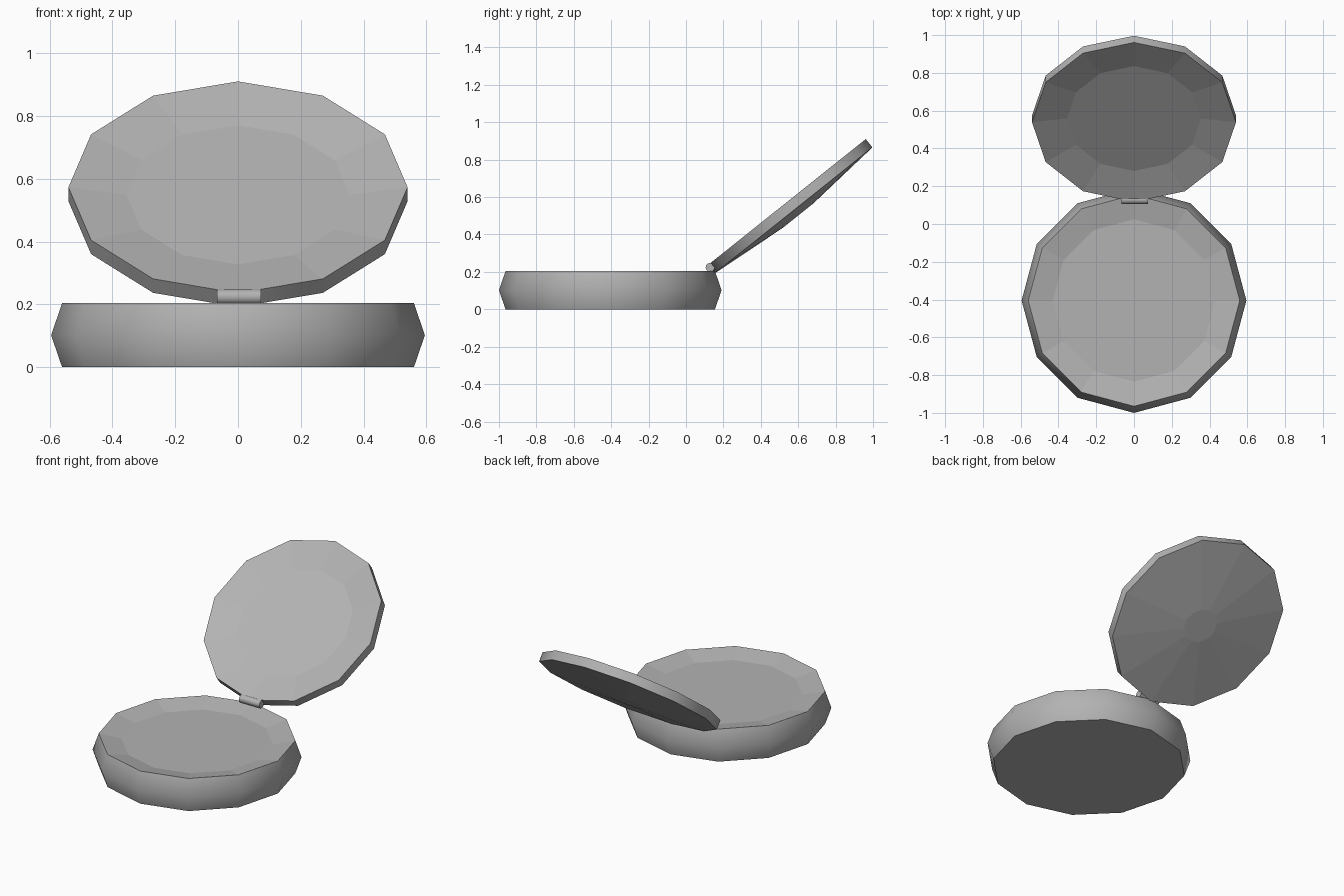
import bpy, bmesh
from math import radians, cos, sin, tau
from mathutils import Matrix

if "Cube" in bpy.data.objects:
    bpy.data.objects.remove(bpy.data.objects["Cube"])

grey = bpy.data.materials.new("mid_grey")
grey.diffuse_color = (0.45, 0.45, 0.45, 1)
grey.use_nodes = True
grey.node_tree.nodes["Principled BSDF"].inputs["Base Color"].default_value = grey.diffuse_color


def turned(name, profile, sides, matrix):
    """Closed lathe shape from (radius, height) rings, capped at both ends."""
    bm = bmesh.new()
    rings = [[bm.verts.new((r * cos(tau * i / sides), r * sin(tau * i / sides), z))
              for i in range(sides)] for r, z in profile]
    for a, b in zip(rings, rings[1:]):
        for i in range(sides):
            j = (i + 1) % sides
            bm.faces.new((a[i], a[j], b[j], b[i]))
    bm.faces.new(rings[0][::-1])
    bm.faces.new(rings[-1])
    bmesh.ops.recalc_face_normals(bm, faces=bm.faces)
    mesh = bpy.data.meshes.new(name)
    bm.to_mesh(mesh)
    bm.free()
    mesh.materials.append(grey)
    obj = bpy.data.objects.new(name, mesh)
    bpy.context.collection.objects.link(obj)
    obj.matrix_world = matrix
    bpy.ops.object.select_all(action='DESELECT')
    obj.select_set(True)
    bpy.context.view_layer.objects.active = obj
    bpy.ops.object.shade_smooth_by_angle(angle=radians(45))
    # Dishes and cones stay faceted, only the walls are smooth
    for poly in mesh.polygons:
        if abs(poly.normal.z) > 0.8:
            poly.use_smooth = False
    return obj


# Base: bulging wall with a shallow dished top
turned("compact_base",
       [(0.56, 0), (0.595, 0.102), (0.56, 0.204), (0.43, 0.176)],
       12, Matrix.Translation((0, -0.405, 0)))

# Lid: dished inside, thin rim, low cone outside, tilted open
turned("compact_lid",
       [(0.105, -0.094), (0.54, -0.057), (0.54, 0), (0.355, -0.031)],
       12, Matrix.Translation((0, 0.539, 0.573)) @ Matrix.Rotation(radians(38.6), 4, 'X'))

# Hinge barrel
turned("hinge", [(0.024, -0.07), (0.024, 0.07)], 12,
       Matrix.Translation((0.003, 0.129, 0.224)) @ Matrix.Rotation(radians(90), 4, 'Y'))
